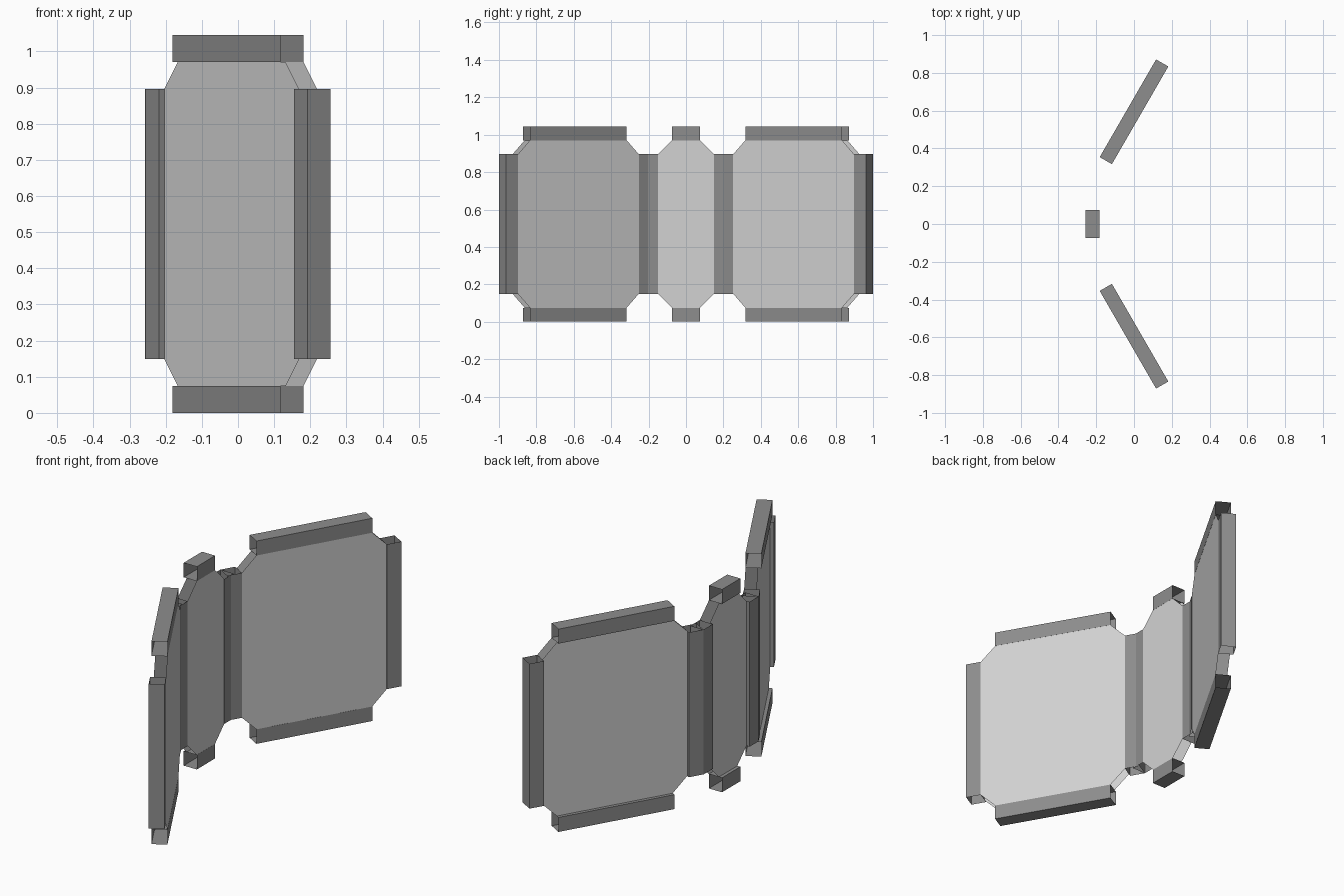
import bpy, bmesh, math
from mathutils import Matrix

if "Cube" in bpy.data.objects:
    bpy.data.objects.remove(bpy.data.objects["Cube"])

K = 0.995            # overall scale
B = 0.075 * K        # bar size and corner step
H = 1.05 * K         # screen height


def material(name, v):
    m = bpy.data.materials.new(name)
    m.diffuse_color = (v, v, v, 1)
    m.use_nodes = True
    m.node_tree.nodes["Principled BSDF"].inputs["Base Color"].default_value = m.diffuse_color
    return m


frame_grey = material("dark grey frame", 0.27)
sheet_grey = material("light grey sheet", 0.65)


def finish(name, bm, mat, place):
    me = bpy.data.meshes.new(name)
    bm.to_mesh(me)
    bm.free()
    me.materials.append(mat)
    ob = bpy.data.objects.new(name, me)
    bpy.context.collection.objects.link(ob)
    ob.matrix_world = place
    return ob


def tube(bm, axis, centre, length):
    """Square hollow bar with open ends, along local axis 0 (x) or 2 (z)."""
    size = [B, B, B]
    size[axis] = length
    mat = Matrix.Translation(centre) @ Matrix.Diagonal((*size, 1))
    verts = bmesh.ops.create_cube(bm, size=1, matrix=mat)["verts"]
    faces = {f for v in verts for f in v.link_faces}
    ends = [f for f in faces if abs(f.normal[axis]) > 0.9]
    bmesh.ops.delete(bm, geom=ends, context='FACES_ONLY')


def panel(label, half, place):
    # open-ended bars on all four sides
    bm = bmesh.new()
    for s in (-1, 1):
        tube(bm, 2, (s * (half - B / 2), 0, H / 2), H - 4 * B)
        tube(bm, 0, (0, 0, H / 2 + s * (H - B) / 2), 2 * (half - 2 * B))
    finish(label + "_frame", bm, frame_grey, place)

    # two thin octagonal sheets: outer one recessed, inner one flush
    bm = bmesh.new()
    a, b = half - B, half - 2 * B
    c, d = H / 2 - B, H / 2 - 2 * B
    outline = [(-b, -c), (b, -c), (a, -d), (a, d), (b, c), (-b, c), (-a, d), (-a, -d)]
    for y, flip in ((0.02, True), (-B / 2 + 0.0005, False)):
        vs = [bm.verts.new((x, y, H / 2 + z)) for x, z in outline]
        bm.faces.new(vs[::-1] if flip else vs)
    finish(label + "_sheets", bm, sheet_grey, place)


def at(x, y, deg):
    return Matrix.Translation((x, y, 0)) @ Matrix.Rotation(math.radians(deg), 4, 'Z')


# narrow middle panel and two angled wings
panel("middle_panel", 0.225 * K, at(-0.22, 0, 90))
panel("near_wing", 0.45 * K, at(0, -0.594, 120))
panel("far_wing", 0.45 * K, at(0, 0.594, 60))
